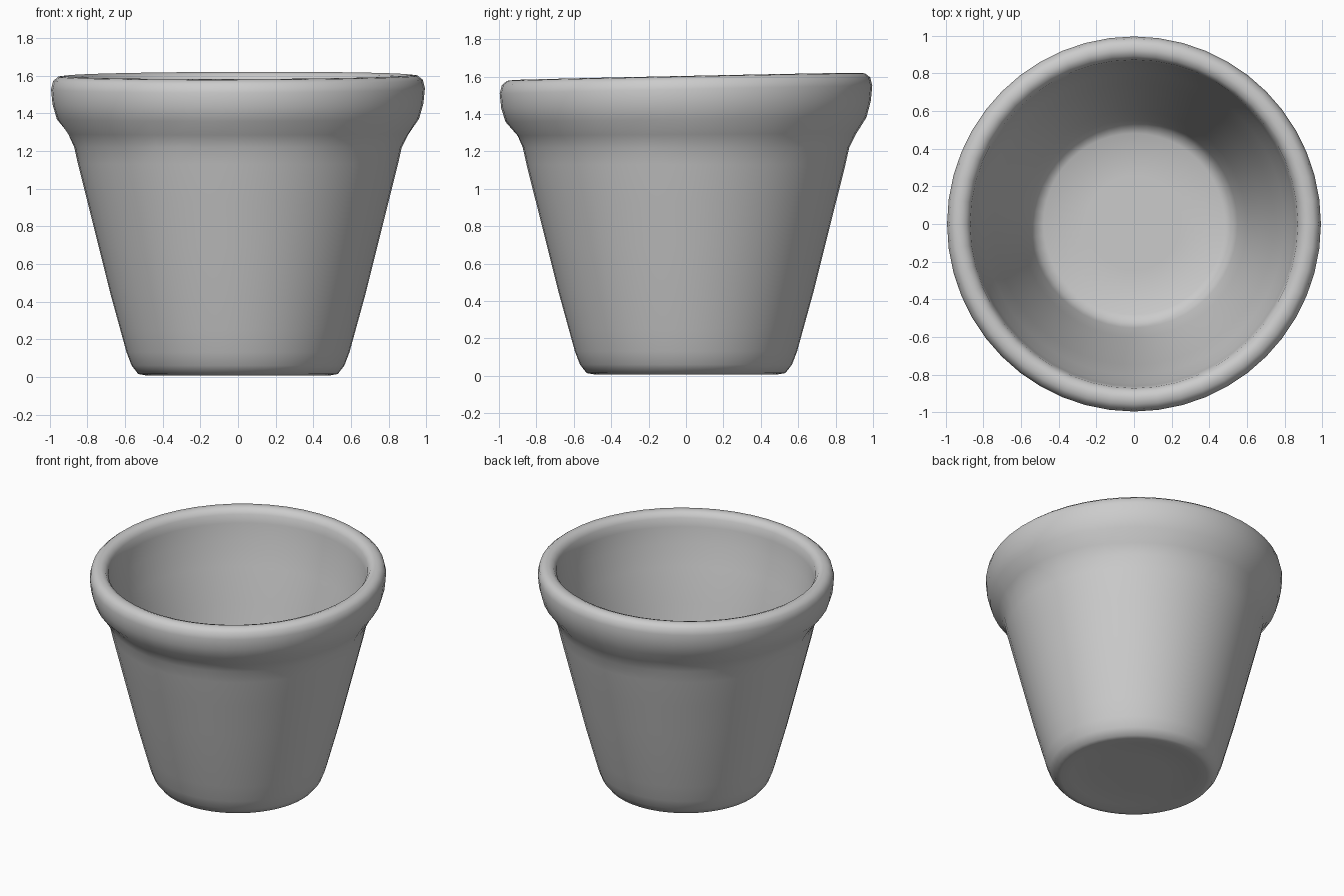
import bpy, bmesh, math, random

if "Cube" in bpy.data.objects:
    bpy.data.objects.remove(bpy.data.objects["Cube"])

random.seed(4)
SIDES = 48

# Wall section as (radius, height): underside, outer wall, rolled rim, inner wall, floor
profile = [(0.25, 0.025), (0.42, 0.02), (0.49, 0.008), (0.53, 0.015), (0.565, 0.06),
           (0.592, 0.13), (0.625, 0.25), (0.68, 0.45), (0.74, 0.69), (0.80, 0.93),
           (0.85, 1.13), (0.87, 1.22), (0.91, 1.29), (0.962, 1.37), (0.985, 1.45),
           (0.993, 1.53), (0.982, 1.575), (0.955, 1.597), (0.92, 1.601), (0.89, 1.59),
           (0.87, 1.56), (0.86, 1.50), (0.845, 1.38), (0.80, 1.22), (0.745, 0.97),
           (0.68, 0.69), (0.60, 0.37), (0.55, 0.18), (0.525, 0.125), (0.48, 0.10),
           (0.25, 0.10)]

# Flower pot, turned around z
bm = bmesh.new()
rings = []
for r, z in profile:
    ring = []
    for i in range(SIDES):
        a = 2 * math.pi * i / SIDES
        # small hand-pressed dents under the rim
        rr = r - (random.uniform(0, 0.014) if (r, z) == (0.91, 1.29) else 0)
        x, y = rr * math.cos(a), rr * math.sin(a)
        # the rim leans slightly up toward the back
        lean = max(0.0, min(1.0, (z - 1.22) / 0.25))
        ring.append(bm.verts.new((x, y * 1.003, z + lean * (0.021 * y + 0.003 * x))))
    rings.append(ring)
for a, b in zip(rings, rings[1:]):
    for i in range(SIDES):
        j = (i + 1) % SIDES
        bm.faces.new((a[i], a[j], b[j], b[i]))

# Close the underside and the floor
for ring, z in ((rings[0], 0.025), (rings[-1], 0.10)):
    c = bm.verts.new((0, 0, z))
    for i in range(SIDES):
        bm.faces.new((c, ring[i], ring[(i + 1) % SIDES]))
bmesh.ops.recalc_face_normals(bm, faces=bm.faces)
for f in bm.faces:
    f.smooth = True

mesh = bpy.data.meshes.new("flower_pot")
bm.to_mesh(mesh)
bm.free()
pot = bpy.data.objects.new("flower_pot", mesh)
bpy.context.collection.objects.link(pot)
